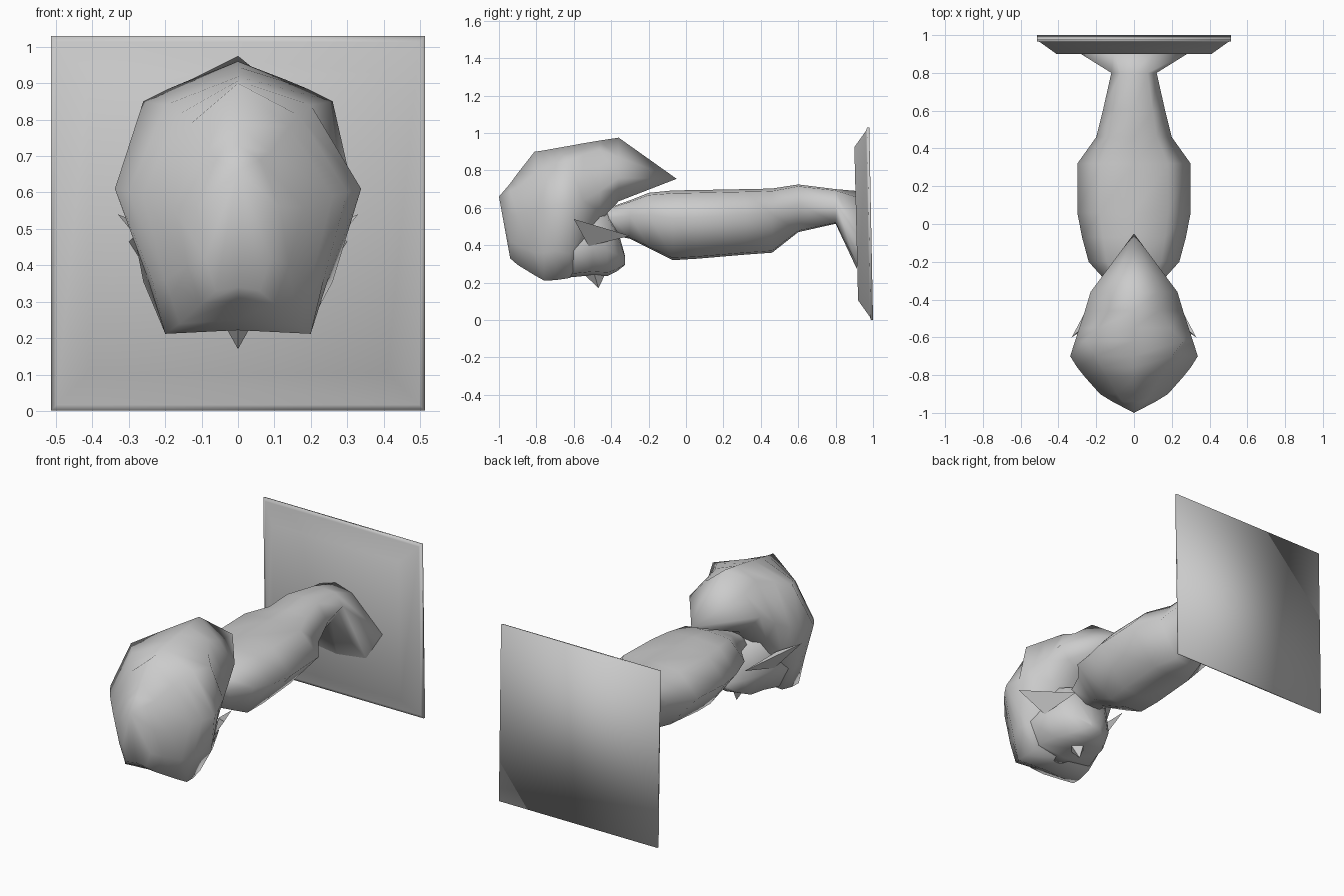
import bpy
import bmesh
import math

cube = bpy.data.objects.get("Cube")
if cube:
    bpy.data.objects.remove(cube, do_unlink=True)

# Single stone grey
grey = bpy.data.materials.new("stone grey")
grey.use_nodes = True
grey.diffuse_color = (0.6, 0.6, 0.6, 1)
grey.node_tree.nodes["Principled BSDF"].inputs["Base Color"].default_value = (0.6, 0.6, 0.6, 1)


def finish(name, bm, angle):
    bmesh.ops.recalc_face_normals(bm, faces=bm.faces)
    mesh = bpy.data.meshes.new(name)
    bm.to_mesh(mesh)
    bm.free()
    obj = bpy.data.objects.new(name, mesh)
    bpy.context.collection.objects.link(obj)
    mesh.materials.append(grey)
    bpy.ops.object.select_all(action='DESELECT')
    obj.select_set(True)
    bpy.context.view_layer.objects.active = obj
    bpy.ops.object.shade_smooth_by_angle(angle=math.radians(angle))


def mirrored(half):
    """Close a half outline (top to bottom, x >= 0) with its mirror image."""
    return half + [(-x, z) for x, z in reversed(half) if x > 1e-6]


def loft(name, rings, start=None, end=None):
    """Skin (y, outline) rings; optional points close the ends."""
    bm = bmesh.new()
    loops = [[bm.verts.new((x, y, z)) for x, z in pts] for y, pts in rings]
    n = len(loops[0])
    for a, b in zip(loops, loops[1:]):
        for i in range(n):
            j = (i + 1) % n
            bm.faces.new((a[i], a[j], b[j], b[i]))
    for loop, tip in ((loops[0], start), (loops[-1], end)):
        if tip:
            v = bm.verts.new(tip)
            for i in range(n):
                bm.faces.new((loop[i], loop[(i + 1) % n], v))
        else:
            bm.faces.new(loop)
    finish(name, bm, 110)


def section(top, bottom, width, shape):
    return mirrored([(fx * width, bottom + fz * (top - bottom)) for fx, fz in shape])


def spike(name, points):
    bm = bmesh.new()
    bmesh.ops.convex_hull(bm, input=[bm.verts.new(p) for p in points])
    finish(name, bm, 30)


# Square base plate: slightly tilted, sloping rim, thin lip at the back
def square(half, y_mid, z_mid=0.515, lean=0.02):
    return [(sx * half, y_mid - lean / 2 * sz, z_mid + sz * half)
            for sx, sz in ((-1, -1), (1, -1), (1, 1), (-1, 1))]


bm = bmesh.new()
plate = [[bm.verts.new(p) for p in square(h, y)]
         for h, y in ((0.41, 0.91), (0.498, 0.973), (0.514, 0.978), (0.514, 0.99))]
for a, b in zip(plate, plate[1:]):
    for i in range(4):
        bm.faces.new((a[i], a[(i + 1) % 4], b[(i + 1) % 4], b[i]))
bm.faces.new(plate[0])
bm.faces.new(plate[-1])
finish("base_plate", bm, 180)

# Torso: neck, shoulders, waist and flared foot
torso_shape = [(0, 1), (0.6, 0.96), (1, 0.6), (0.4, 0.03), (0, 0)]
torso = [(-0.46, 0.59, 0.47, 0.09), (-0.40, 0.605, 0.455, 0.11),
         (-0.30, 0.64, 0.435, 0.15), (-0.20, 0.68, 0.385, 0.24),
         (-0.07, 0.693, 0.32, 0.275), (0.06, 0.695, 0.328, 0.30),
         (0.32, 0.70, 0.35, 0.30), (0.46, 0.703, 0.36, 0.20),
         (0.60, 0.725, 0.47, 0.165), (0.80, 0.70, 0.515, 0.12)]
foot_shape = [(0, 1), (0.35, 0.92), (1, 0.45), (0.62, 0.06), (0, 0)]
rings = [(y, section(t, b, w, torso_shape)) for y, t, b, w in torso]
rings.append((0.915, section(0.69, 0.27, 0.305, foot_shape)))
loft("torso", rings)

# Hair: y, crown height, then shoulder, side, cheek and hem points (x, z)
hair = [(-0.94, 0.73, (0.06, 0.69), (0.115, 0.56), (0.09, 0.42), (0.06, 0.33)),
        (-0.90, 0.785, (0.09, 0.71), (0.18, 0.56), (0.14, 0.40), (0.10, 0.295)),
        (-0.81, 0.90, (0.14, 0.78), (0.26, 0.59), (0.20, 0.36), (0.16, 0.24)),
        (-0.76, 0.907, (0.17, 0.81), (0.30, 0.60), (0.235, 0.36), (0.20, 0.212)),
        (-0.70, 0.918, (0.20, 0.84), (0.338, 0.61), (0.25, 0.37), (0.20, 0.213)),
        (-0.62, 0.932, (0.26, 0.85), (0.312, 0.62), (0.26, 0.355), (0.19, 0.225)),
        (-0.55, 0.945, (0.19, 0.885), (0.29, 0.64), (0.24, 0.47), (0.17, 0.36)),
        (-0.46, 0.96, (0.13, 0.91), (0.26, 0.69), (0.20, 0.58), (0.13, 0.53)),
        (-0.36, 0.975, (0.13, 0.87), (0.23, 0.76), (0.17, 0.69), (0.10, 0.635))]
rings = [(y, mirrored([(0, top), *points, (0, points[-1][1] + 0.01)]))
         for y, top, *points in hair]
loft("hair", rings, start=(0, -1.0, 0.66), end=(0, -0.05, 0.755))

# Face, looking downwards, with the chin towards the neck
face_shape = [(0, 1), (0.85, 0.85), (1, 0.38), (0.75, 0.05), (0, 0)]
face = [(-0.66, 0.55, 0.225, 0.21), (-0.60, 0.60, 0.23, 0.245),
        (-0.50, 0.62, 0.24, 0.205), (-0.42, 0.60, 0.236, 0.17),
        (-0.37, 0.50, 0.26, 0.115), (-0.325, 0.34, 0.295, 0.04)]
loft("face", [(y, section(t, b, w, face_shape)) for y, t, b, w in face])

# Nose
spike("nose", [(0, -0.468, 0.17), (0.042, -0.49, 0.245), (-0.042, -0.49, 0.245),
               (0, -0.54, 0.24), (0, -0.43, 0.25)])

# Pointed ears
for side, s in (("left", 1), ("right", -1)):
    spike(side + "_ear", [(s * 0.33, -0.60, 0.54), (s * 0.23, -0.51, 0.50),
                          (s * 0.21, -0.52, 0.395), (s * 0.17, -0.30, 0.45)])
